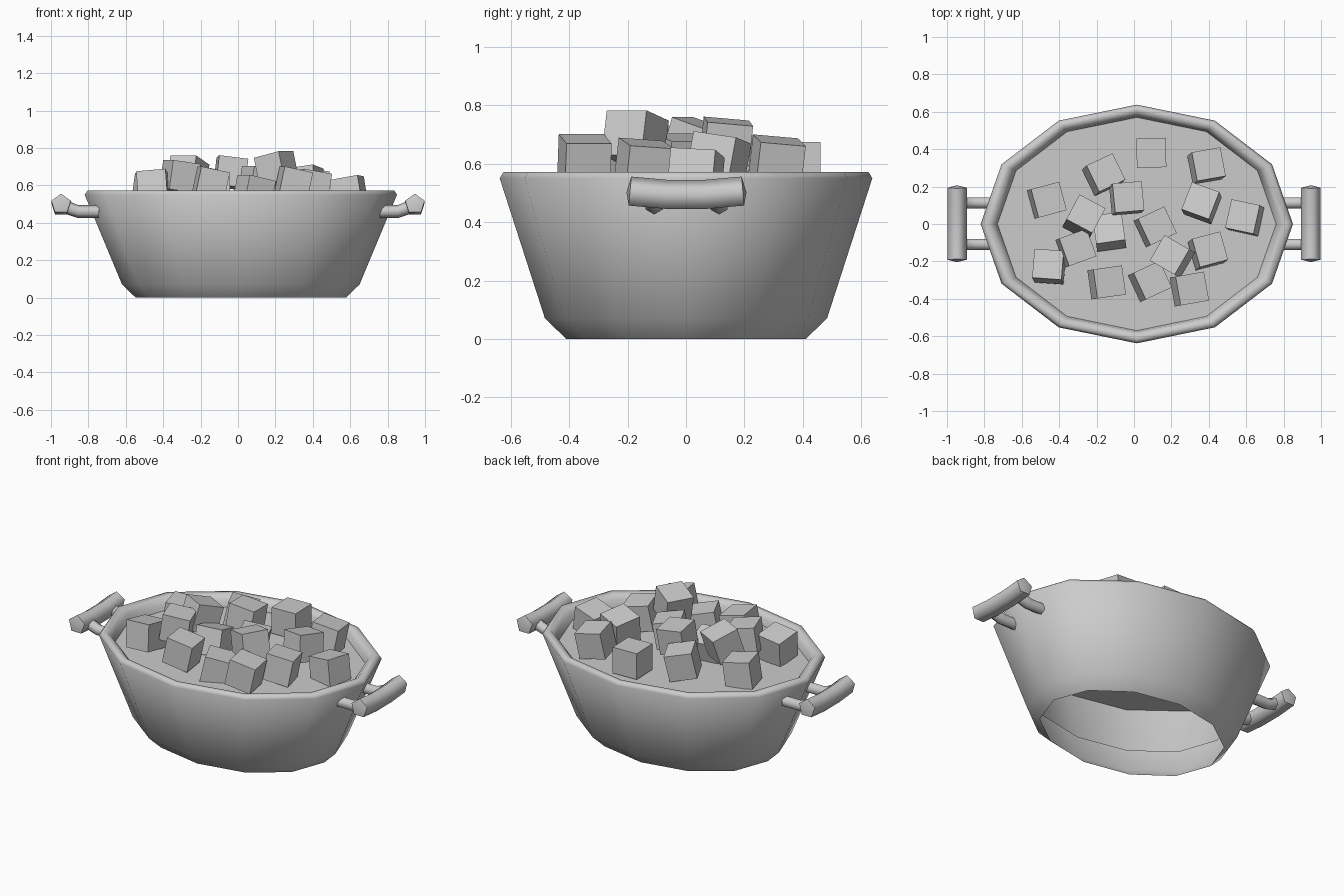
import bpy, bmesh
from math import sin, cos, pi, radians
from mathutils import Vector, Euler

if "Cube" in bpy.data.objects:
    bpy.data.objects.remove(bpy.data.objects["Cube"])

CX = 0.015  # the basin sits slightly off the handle centre


def to_object(name, bm, smooth=None):
    me = bpy.data.meshes.new(name)
    bm.to_mesh(me)
    bm.free()
    ob = bpy.data.objects.new(name, me)
    bpy.context.collection.objects.link(ob)
    if smooth:
        bpy.ops.object.select_all(action='DESELECT')
        ob.select_set(True)
        bpy.context.view_layer.objects.active = ob
        bpy.ops.object.shade_smooth_by_angle(angle=radians(smooth))
    return ob


def bridge(bm, rings):
    for a, b in zip(rings, rings[1:]):
        n = len(a)
        for i in range(n):
            j = (i + 1) % n
            bm.faces.new((a[i], a[j], b[j], b[i]))


def oval(bm, rx, ry, z, n=12):
    return [bm.verts.new((CX + rx * cos(2 * pi * i / n), ry * sin(2 * pi * i / n), z))
            for i in range(n)]


def tube(name, path, radius, axis, sides, smooth, cap=0.0):
    """Swept bar; one ring direction is the fixed axis. Ends bulge by cap."""
    bm = bmesh.new()
    pts = [Vector(p) for p in path]
    axis = Vector(axis)
    rings = []
    for k, p in enumerate(pts):
        t = (pts[min(k + 1, len(pts) - 1)] - pts[max(k - 1, 0)]).normalized()
        side = axis.cross(t).normalized()
        if side.z < 0:
            side = -side
        rings.append([bm.verts.new(p + radius * (axis * sin(2 * pi * i / sides)
                                                 + side * cos(2 * pi * i / sides)))
                      for i in range(sides)])
    bridge(bm, rings)
    for ring, p, q in ((rings[0], pts[0], pts[1]), (rings[-1], pts[-1], pts[-2])):
        apex = bm.verts.new(p + (p - q).normalized() * cap)
        for i in range(sides):
            bm.faces.new((ring[i], ring[(i + 1) % sides], apex))
    bmesh.ops.recalc_face_normals(bm, faces=bm.faces)
    return to_object(name, bm, smooth)


# Basin: open-bottomed outer wall, rolled rim and inner wall reaching below the contents
bm = bmesh.new()
profile = [(0.562, 0.41, 0.0), (0.635, 0.483, 0.07), (0.835, 0.638, 0.55),
           (0.820, 0.625, 0.572), (0.785, 0.598, 0.570), (0.757, 0.578, 0.545),
           (0.745, 0.570, 0.505), (0.61, 0.465, 0.18)]
bridge(bm, [oval(bm, *p) for p in profile])
to_object("basin", bm, 80)

# Flat surface of the contents
bm = bmesh.new()
bm.faces.new(oval(bm, 0.746, 0.571, 0.505))
to_object("contents_surface", bm)

# Handles: sagging pentagonal grip on two bent struts, each side
for s, label in ((-1, "left"), (1, "right")):
    gx = 0.946 * s
    tube(label + "_grip",
         [(gx, -0.192, 0.501), (gx, -0.07, 0.490), (gx, 0.07, 0.490), (gx, 0.195, 0.501)],
         0.055, (1, 0, 0), 5, 74, 0.012)
    for y, end in ((-0.109, "front"), (0.113, "back")):
        tube(f"{label}_{end}_strut",
             [(0.752 * s + 0.008, y, 0.46), (0.855 * s, y, 0.46),
              (0.89 * s, y, 0.472), (0.935 * s, y, 0.495)],
             0.034, (0, 1, 0), 6, 65)

# Heaped cubes: top-face centre x, y, z, then yaw, side tip, front tip in degrees
SIZE = 0.157
cubes = [
    (0.092, 0.38, 0.675, 2, 0, 0), (0.40, 0.32, 0.68, 10, 10, -5),
    (-0.15, 0.275, 0.68, 25, 12, -4), (-0.455, 0.13, 0.655, 15, 8, 0),
    (-0.03, 0.145, 0.745, 5, 7, -5), (-0.257, 0.055, 0.735, -28, 0, -18),
    (-0.135, -0.02, 0.645, 8, 0, -16), (0.125, -0.01, 0.69, 25, 10, 0),
    (0.355, 0.125, 0.69, -20, -8, -8), (0.58, 0.04, 0.638, -12, -10, -3),
    (0.407, -0.135, 0.67, 15, 10, -4), (0.19, -0.165, 0.765, -30, -13, 0),
    (-0.30, -0.125, 0.725, 20, 8, 0), (-0.46, -0.215, 0.67, -4, -5, -9),
    (-0.13, -0.31, 0.685, 8, 12, 0), (0.10, -0.30, 0.64, 25, 12, 0),
    (0.312, -0.345, 0.685, 10, 12, 0),
]
for k, (x, y, z, yaw, tip, pitch) in enumerate(cubes, 1):
    bm = bmesh.new()
    bmesh.ops.create_cube(bm, size=SIZE)
    ob = to_object(f"cube_{k:02d}", bm)
    rot = Euler((radians(pitch), radians(tip), radians(yaw)))
    ob.rotation_euler = rot
    ob.location = Vector((x, y, z)) - rot.to_matrix() @ Vector((0, 0, SIZE / 2))
